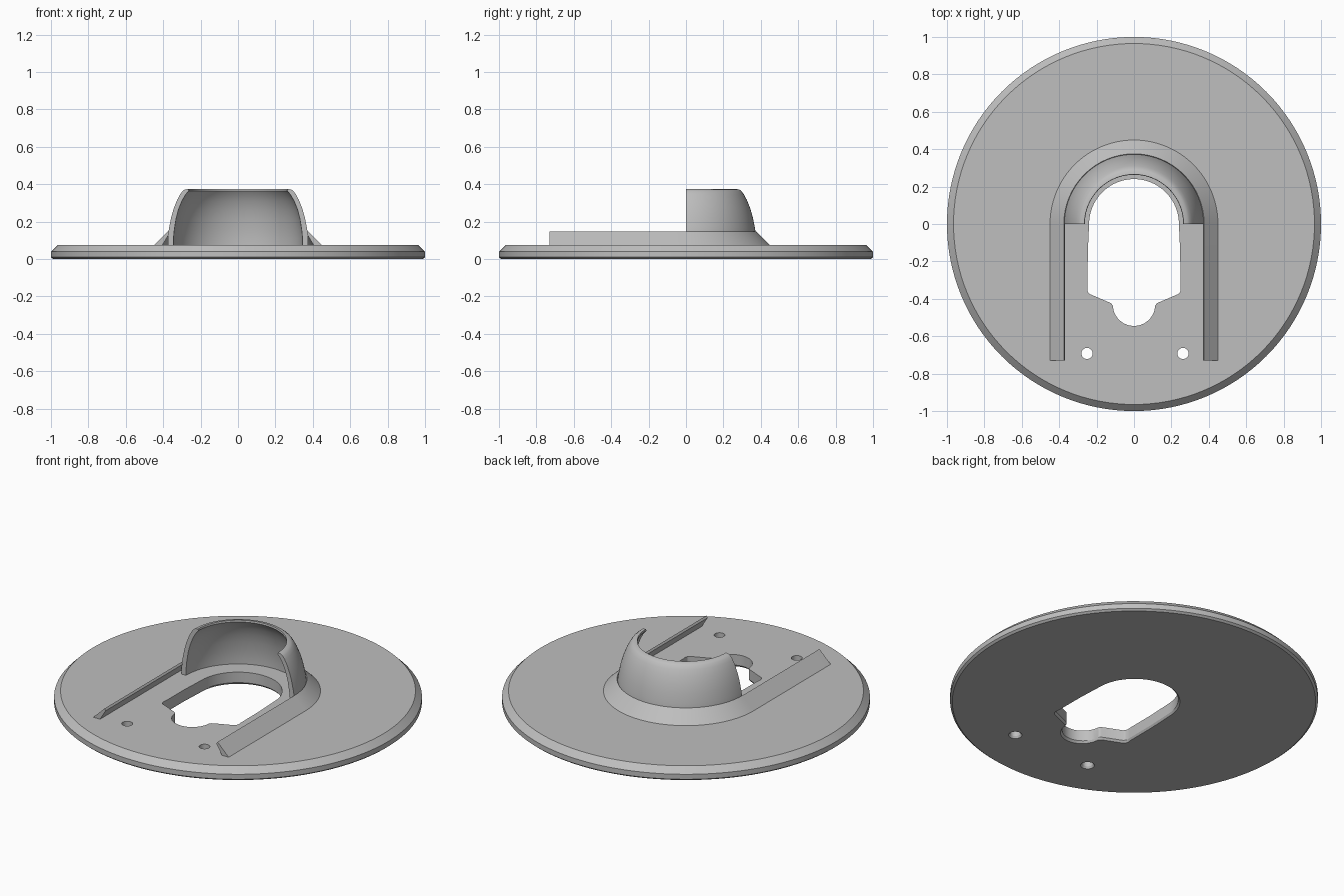
import bpy, bmesh, math
from math import sin, cos, pi, radians

if "Cube" in bpy.data.objects:
    bpy.data.objects.remove(bpy.data.objects["Cube"])

grey = bpy.data.materials.new("light_grey")
grey.diffuse_color = (0.52, 0.52, 0.52, 1)
grey.use_nodes = True
grey.node_tree.nodes["Principled BSDF"].inputs["Base Color"].default_value = grey.diffuse_color


def loft(name, rings, close_rings=False, cap=True):
    """Skin a list of equally long closed point loops."""
    bm = bmesh.new()
    loops = [[bm.verts.new(p) for p in ring] for ring in rings]
    n = len(loops[0])
    pairs = list(zip(loops, loops[1:]))
    if close_rings:
        pairs.append((loops[-1], loops[0]))
    for a, b in pairs:
        for i in range(n):
            j = (i + 1) % n
            bm.faces.new((a[i], a[j], b[j], b[i]))
    if cap and not close_rings:
        bm.faces.new(loops[0])
        bm.faces.new(loops[-1])
    bmesh.ops.recalc_face_normals(bm, faces=bm.faces)
    mesh = bpy.data.meshes.new(name)
    bm.to_mesh(mesh)
    bm.free()
    obj = bpy.data.objects.new(name, mesh)
    mesh.materials.append(grey)
    bpy.context.collection.objects.link(obj)
    return obj


def arc(cx, cy, r, a0, a1, n):
    return [(cx + r * cos(radians(a0 + (a1 - a0) * i / n)),
             cy + r * sin(radians(a0 + (a1 - a0) * i / n))) for i in range(n + 1)]


def smooth(obj, angle=25):
    bpy.ops.object.select_all(action='DESELECT')
    obj.select_set(True)
    bpy.context.view_layer.objects.active = obj
    bpy.ops.object.shade_smooth_by_angle(angle=radians(angle))


def cutter(name, outline, cx, cy, grow):
    """Vertical cutter that flares at the underside of the plate."""
    rings = []
    for z, g in ((-0.05, grow), (0, grow), (0.012, 0), (0.2, 0)):
        rings.append([(cx + (x - cx) * (1 + g), cy + (y - cy) * (1 + g), z)
                      for x, y in outline])
    return loft(name, rings)


# Round base plate with chamfered rims
circle = arc(0, 0, 1, 0, 360, 128)[:-1]
plate = loft("base_plate", [[(x * r, y * r, z) for x, y in circle] for r, z in
                            ((0.988, 0), (1, 0.01), (1, 0.04), (0.965, 0.075))])

# Keyhole opening: round back, straight sides, rounded shoulders, round notch
right = [(0.247, -0.15), (0.248, -0.33), (0.25, -0.35), (0.246, -0.365),
         (0.236, -0.375), (0.135, -0.418), (0.12, -0.426), (0.113, -0.437)]
opening = (arc(0, 0, 0.24, 180, 0, 40) + right
           + arc(0, -0.432, 0.113, -8, -172, 24)
           + [(-x, y) for x, y in reversed(right)])
cutters = [cutter("opening_cutter", opening, 0, -0.15, 0.03)]

# Two screw holes
for x in (-0.251, 0.262):
    cutters.append(cutter("screw_hole_cutter", arc(x, -0.692, 0.03, 0, 360, 24)[:-1],
                          x, -0.692, 0.25))

for c in cutters:
    mod = plate.modifiers.new("cut", 'BOOLEAN')
    mod.operation, mod.solver, mod.object = 'DIFFERENCE', 'EXACT', c
    bpy.context.view_layer.objects.active = plate
    bpy.ops.object.modifier_apply(modifier=mod.name)
    bpy.data.objects.remove(c)
smooth(plate)

# Half dome hood: thick curved wall turned through 180 degrees
wall = [(0.345, 0.07), (0.375, 0.07), (0.374, 0.13), (0.368, 0.17), (0.358, 0.22),
        (0.344, 0.27), (0.326, 0.315), (0.31, 0.345), (0.298, 0.362), (0.285, 0.372),
        (0.265, 0.375), (0.263, 0.365), (0.28, 0.345), (0.3, 0.31), (0.318, 0.265),
        (0.331, 0.215), (0.34, 0.16), (0.345, 0.11)]
hood = loft("hood", [[(r * cos(pi * k / 64), r * sin(pi * k / 64), z) for r, z in wall]
                     for k in range(65)])
smooth(hood, 40)

# Sloped skirt around the hood, running forward as two thin leaning rails
section = [(0.45, 0.074), (0.375, 0.147), (0.368, 0.135), (0.405, 0.074)]
skirt_rings = [[(r, -0.73, z) for r, z in section]]
skirt_rings += [[(r * cos(pi * k / 64), r * sin(pi * k / 64), z) for r, z in section]
                for k in range(65)]
skirt_rings.append([(-r, -0.73, z) for r, z in section])
skirt = loft("skirt_and_rails", skirt_rings)
smooth(skirt)
